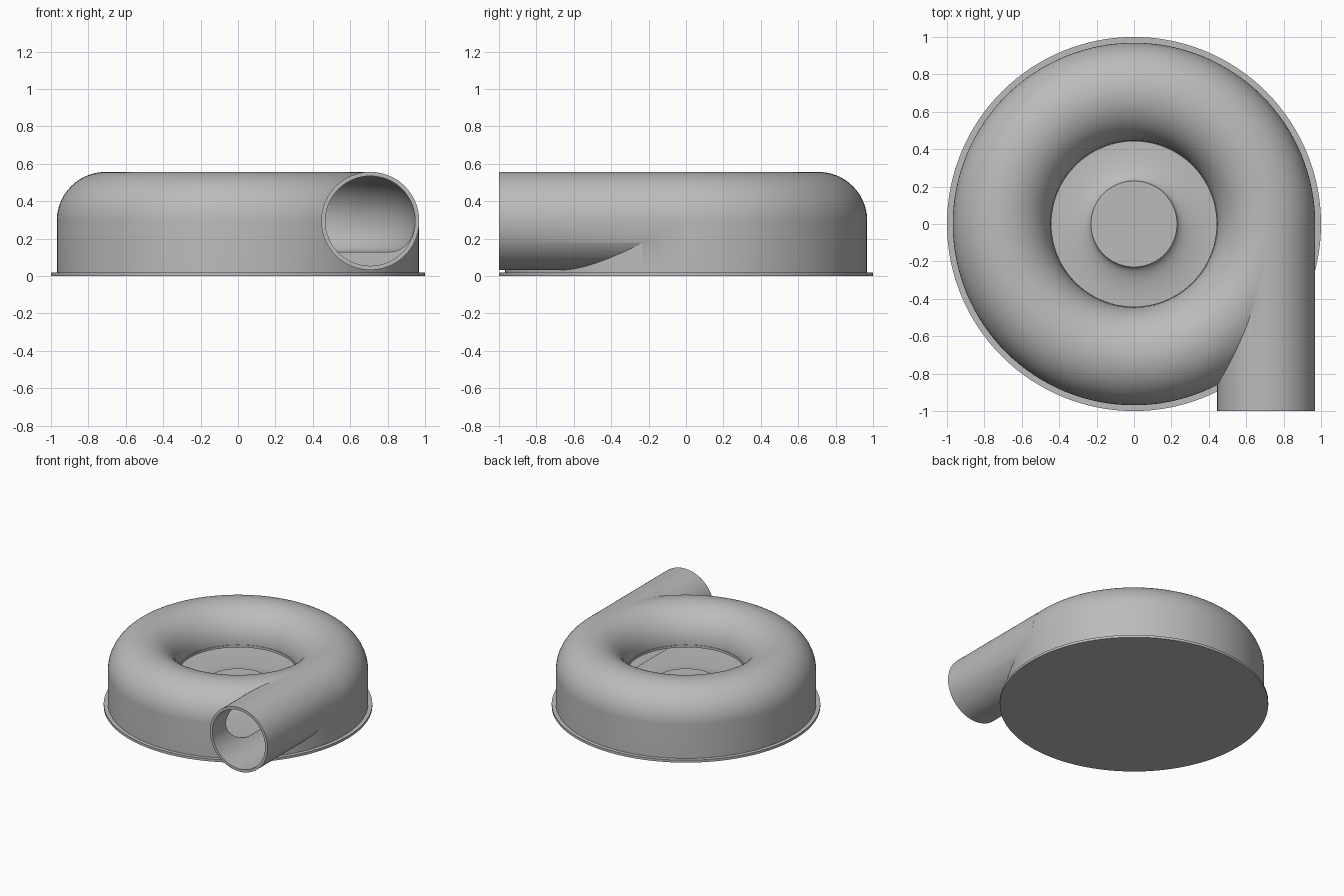
import bpy, bmesh, math
from mathutils import Matrix

cube = bpy.data.objects.get("Cube")
if cube:
    bpy.data.objects.remove(cube, do_unlink=True)

SEG = 128
RING, TUBE, WALL, AXIS_Z = 0.707, 0.262, 0.022, 0.295

grey = bpy.data.materials.new("plain_grey")
grey.use_nodes = True
grey.diffuse_color = (0.5, 0.5, 0.5, 1)
grey.node_tree.nodes["Principled BSDF"].inputs["Base Color"].default_value = (0.5, 0.5, 0.5, 1)


def add_object(name, bm):
    bmesh.ops.recalc_face_normals(bm, faces=bm.faces)
    mesh = bpy.data.meshes.new(name)
    bm.to_mesh(mesh)
    bm.free()
    mesh.materials.append(grey)
    obj = bpy.data.objects.new(name, mesh)
    bpy.context.collection.objects.link(obj)
    return obj


def arc(cx, cz, rx, rz, start, end, steps):
    angles = [math.radians(start + (end - start) * i / steps) for i in range(steps + 1)]
    return [(cx + rx * math.cos(a), cz + rz * math.sin(a)) for a in angles]


def revolve(name, profile):
    """Turn a profile that starts and ends on the z axis into a closed solid."""
    bm = bmesh.new()
    rings = []
    for r, z in profile:
        if r == 0:
            rings.append([bm.verts.new((0, 0, z))] * SEG)
        else:
            rings.append([bm.verts.new((r * math.cos(2 * math.pi * i / SEG),
                                        r * math.sin(2 * math.pi * i / SEG), z))
                          for i in range(SEG)])
    for low, high in zip(rings, rings[1:]):
        for i in range(SEG):
            j = (i + 1) % SEG
            corners = dict.fromkeys((low[i], low[j], high[j], high[i]))
            bm.faces.new(list(corners))
    return add_object(name, bm)


def pipe(name, radius, y0, y1):
    bm = bmesh.new()
    bmesh.ops.create_cone(bm, cap_ends=True, segments=96, radius1=radius, radius2=radius,
                          depth=y1 - y0,
                          matrix=Matrix.Translation((RING, (y0 + y1) / 2, AXIS_Z))
                          @ Matrix.Rotation(math.pi / 2, 4, 'X'))
    return add_object(name, bm)


def combine(target, other, operation):
    mod = target.modifiers.new("combine", 'BOOLEAN')
    mod.operation, mod.object, mod.solver = operation, other, 'EXACT'
    bpy.context.view_layer.update()
    evaluated = target.evaluated_get(bpy.context.evaluated_depsgraph_get())
    mesh = bpy.data.meshes.new_from_object(evaluated)
    target.modifiers.clear()
    target.data = mesh
    bpy.data.objects.remove(other, do_unlink=True)


# Outer body: round-topped drum with a tangential outlet pipe
housing = revolve("scroll_housing",
                  [(0, 0.01), (RING + TUBE, 0.01)]
                  + arc(RING, AXIS_Z, TUBE, TUBE, 0, 180, 40) + [(0, AXIS_Z)])
combine(housing, pipe("outlet_pipe", TUBE, -1.0, -0.02), 'UNION')

# Hollow channel: hub, dished floor, domed ceiling and round inlet
bore = TUBE - WALL
channel = revolve("channel_cutter",
                  [(0, 0.2)] + arc(0.46, 0.2, 0.23, 0.07, 180, 270, 12)
                  + arc(RING + bore - 0.13, AXIS_Z, 0.13, 0.165, -90, 0, 12)
                  + arc(RING, AXIS_Z, bore, bore, 0, 180, 36)[1:]
                  + [(0.441, 0.275), (0.441, 0.4), (0, 0.4)])
combine(housing, channel, 'DIFFERENCE')
combine(housing, pipe("bore_cutter", bore, -1.1, -0.03), 'DIFFERENCE')

# Thin mounting flange under the drum
flange = revolve("base_flange", [(0, 0), (1, 0), (1, 0.02), (0, 0.02)])

# Smooth curved walls, crisp edges
for obj in (housing, flange):
    bpy.ops.object.select_all(action='DESELECT')
    obj.select_set(True)
    bpy.context.view_layer.objects.active = obj
    bpy.ops.object.shade_smooth_by_angle(angle=math.radians(30))
